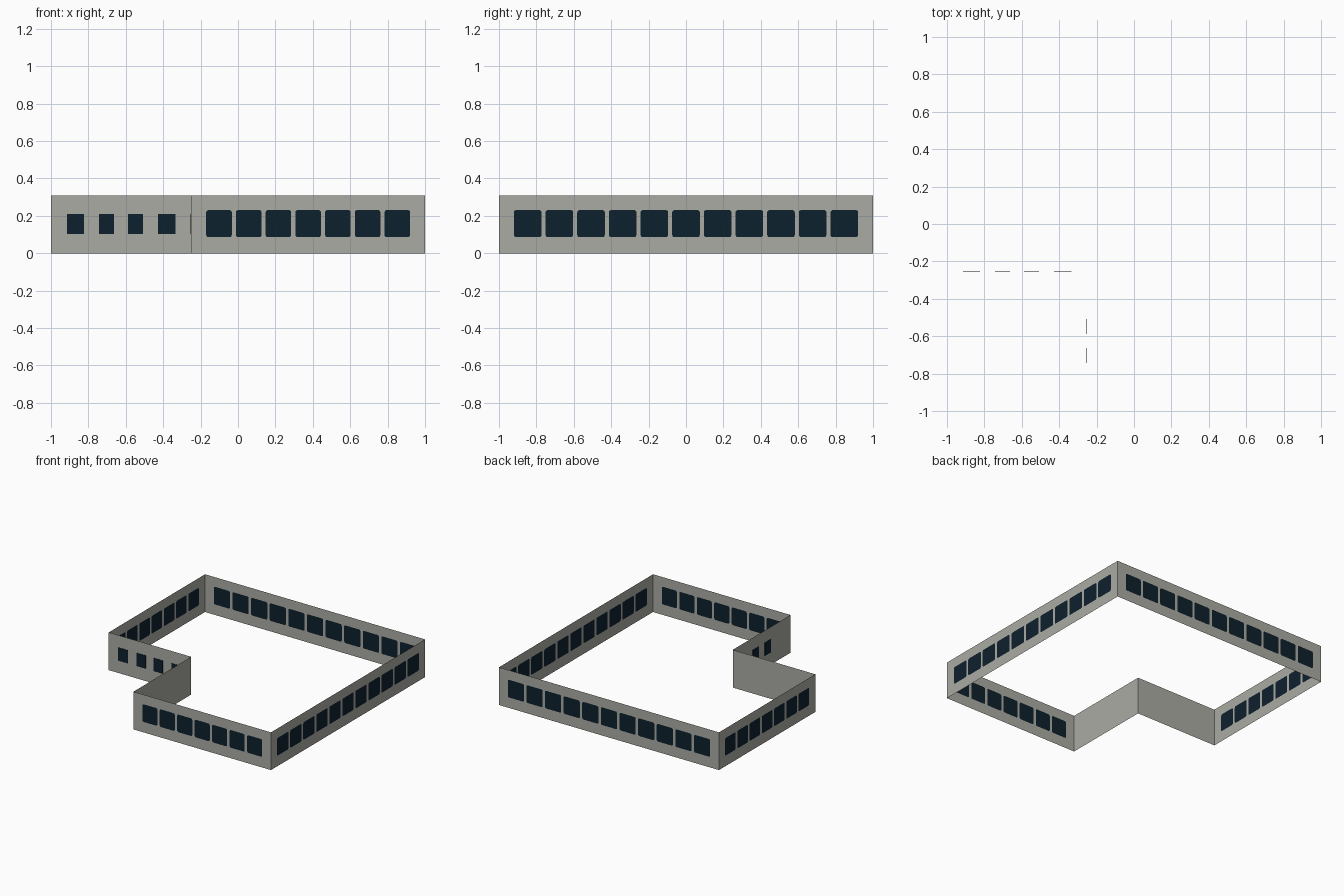
import bpy, bmesh, math
from mathutils import Vector

if "Cube" in bpy.data.objects:
    bpy.data.objects.remove(bpy.data.objects["Cube"])

H = 0.31  # wall height


def material(name, rgb):
    m = bpy.data.materials.new(name)
    m.diffuse_color = (*rgb, 1)
    m.use_nodes = True
    m.node_tree.nodes["Principled BSDF"].inputs["Base Color"].default_value = m.diffuse_color
    return m


CONCRETE = material("grey concrete", (0.41, 0.41, 0.375))
GLASS = material("dark blue glass", (0.004, 0.015, 0.026))


def rounded_rect(u0, u1, z0, z1, r, steps=3):
    """Outline of a window with rounded corners, in wall coordinates."""
    pts = []
    corners = [(u1 - r, z1 - r), (u0 + r, z1 - r), (u0 + r, z0 + r), (u1 - r, z0 + r)]
    for k, (cu, cz) in enumerate(corners):
        for s in range(steps + 1):
            a = math.pi / 2 * (k + s / steps)
            pts.append((cu + r * math.cos(a), cz + r * math.sin(a)))
    return pts


def finish(bm, name):
    me = bpy.data.meshes.new(name)
    bm.to_mesh(me)
    bm.free()
    me.materials.append(CONCRETE)
    me.materials.append(GLASS)
    ob = bpy.data.objects.new(name, me)
    bpy.context.collection.objects.link(ob)
    return ob


def wall(name, a, b, count=0, margin=0.08, gap=0.022):
    """Sheet wall from a to b (outside on the right) with a band of glass panes set in it."""
    a, b = Vector((*a, 0)), Vector((*b, 0))
    length = (b - a).length
    d = (b - a) / length
    outward = Vector((d.y, -d.x, 0))
    bm = bmesh.new()

    def loop(pts):
        vs = [bm.verts.new(a + d * u + Vector((0, 0, z))) for u, z in pts]
        es = [bm.edges.new((vs[i - 1], vs[i])) for i in range(len(vs))]
        return vs, es

    _, edges = loop([(0, 0), (length, 0), (length, H), (0, H)])
    panes = []
    if count:
        w = (length - 2 * margin - gap * (count - 1)) / count
        for i in range(count):
            u = margin + i * (w + gap)
            vs, es = loop(rounded_rect(u, u + w, 0.086, 0.231, 0.012))
            panes.append(vs)
            edges += es
    # wall surface around the openings, then the glass
    bmesh.ops.triangle_fill(bm, edges=edges, use_beauty=True, normal=outward)
    for vs in panes:
        bm.faces.new(vs).material_index = 1
    bm.normal_update()
    for f in bm.faces:
        if f.normal.dot(outward) < 0:
            f.normal_flip()
    finish(bm, name)


def small_windows(name, a, d, outward, spans):
    """Thin square plates on the outside of a notch wall."""
    a, d, outward = Vector((*a, 0)), Vector((*d, 0)), Vector((*outward, 0))
    bm = bmesh.new()
    for u0, u1 in spans:
        vs = []
        for off in (0.0005, 0.004):
            for u, z in ((u0, 0.103), (u1, 0.103), (u1, 0.21), (u0, 0.21)):
                vs.append(bm.verts.new(a + d * u + outward * off + Vector((0, 0, z))))
        for q in ((0, 1, 2, 3), (4, 5, 6, 7), (0, 1, 5, 4), (1, 2, 6, 5), (2, 3, 7, 6), (3, 0, 4, 7)):
            bm.faces.new([vs[i] for i in q]).material_index = 1
    bmesh.ops.recalc_face_normals(bm, faces=bm.faces[:])
    finish(bm, name)


# L-shaped ring of walls, counter-clockwise from the front
wall("front_wall", (-0.25, -1), (1, -1), 7)
wall("right_wall", (1, -1), (1, 1), 11)
wall("back_wall", (1, 1), (-1, 1), 11)
wall("left_wall", (-1, 1), (-1, -0.25), 7)
wall("notch_front_wall", (-1, -0.25), (-0.25, -0.25))
wall("notch_side_wall", (-0.25, -0.25), (-0.25, -1))

# small windows in the notch
spans = [(0.086, 0.176), (0.257, 0.337), (0.412, 0.492), (0.572, 0.666)]
small_windows("notch_front_windows", (-1, -0.25), (1, 0), (0, -1), spans)
small_windows("notch_side_windows", (-0.25, -1), (0, 1), (-1, 0), spans[1:3])
